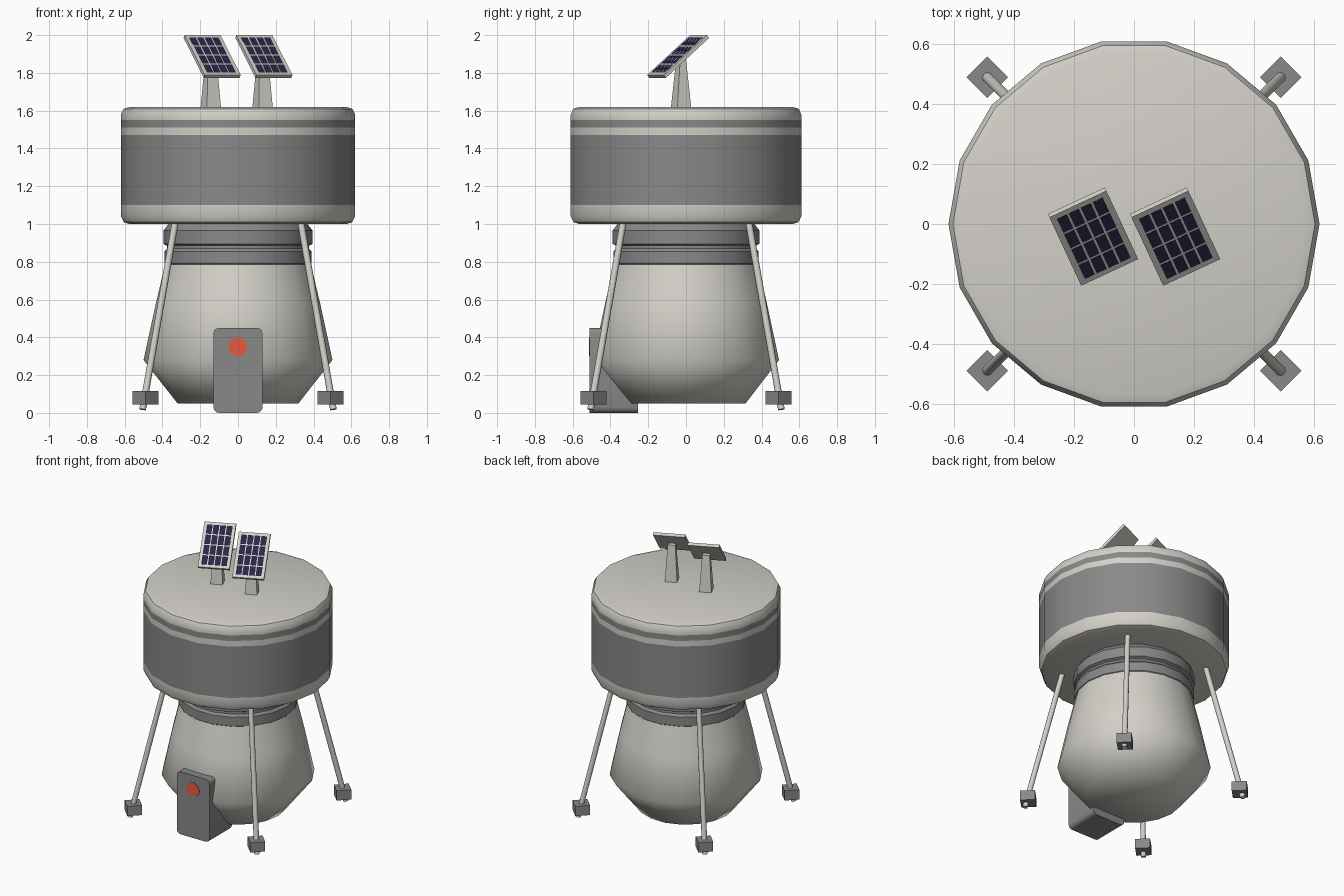
import bpy, bmesh
from math import cos, sin, pi, radians
from mathutils import Matrix, Vector

if "Cube" in bpy.data.objects:
    bpy.data.objects.remove(bpy.data.objects["Cube"])


def material(name, r, g, b):
    m = bpy.data.materials.new(name)
    m.diffuse_color = (r, g, b, 1)
    m.use_nodes = True
    m.node_tree.nodes["Principled BSDF"].inputs["Base Color"].default_value = m.diffuse_color
    return m


LIGHT = material("light_grey", 0.65, 0.63, 0.58)
DARK = material("dark_grey", 0.25, 0.25, 0.25)
RED = material("red", 0.8, 0.1, 0.06)
NAVY = material("navy", 0.02, 0.02, 0.06)


def finish(bm, name, mats, angle=None, matrix=None):
    bmesh.ops.recalc_face_normals(bm, faces=bm.faces[:])
    me = bpy.data.meshes.new(name)
    bm.to_mesh(me)
    bm.free()
    for m in mats:
        me.materials.append(m)
    ob = bpy.data.objects.new(name, me)
    bpy.context.collection.objects.link(ob)
    if matrix:
        ob.matrix_world = matrix
    if angle:
        bpy.ops.object.select_all(action='DESELECT')
        ob.select_set(True)
        bpy.context.view_layer.objects.active = ob
        bpy.ops.object.shade_smooth_by_angle(angle=radians(angle))
    return ob


def lathe(name, profile, mats, angle, dark=(), sides=18):
    """Turn (radius, z) points around z; segments listed in dark use slot 1."""
    bm = bmesh.new()
    rings = [[bm.verts.new((r * cos(2 * pi * i / sides), r * sin(2 * pi * i / sides), z))
              for i in range(sides)] for r, z in profile]
    for s in range(len(rings) - 1):
        a, b = rings[s], rings[s + 1]
        for i in range(sides):
            j = (i + 1) % sides
            f = bm.faces.new((a[i], a[j], b[j], b[i]))
            f.material_index = 1 if s in dark else 0
    bm.faces.new(rings[0])
    bm.faces.new(rings[-1])
    return finish(bm, name, mats, angle)


def add_box(bm, centre, size):
    m = Matrix.Translation(centre) @ Matrix.Diagonal((*size, 1))
    return bmesh.ops.create_cube(bm, size=1, matrix=m)["verts"]


# upper drum with two dark bands
lathe("drum", [(0.575, 1.0), (0.605, 1.01), (0.62, 1.04), (0.62, 1.10), (0.62, 1.47),
               (0.62, 1.51), (0.62, 1.55), (0.62, 1.58), (0.605, 1.61), (0.575, 1.62)],
      [LIGHT, DARK], 35, dark=(3, 5))

# lower bell-shaped body
lathe("lower_body", [(0.32, 0.05), (0.50, 0.28), (0.435, 0.58), (0.385, 0.79)], [LIGHT], 55)

# ribbed neck
lathe("neck", [(0.38, 0.78), (0.39, 0.79), (0.39, 0.855), (0.375, 0.87), (0.375, 0.885),
               (0.395, 0.895), (0.395, 0.965), (0.36, 1.01)], [DARK], 25)

# slanted legs with block feet
for fx, fy, label in ((1, -1, "front_right"), (-1, -1, "front_left"),
                      (1, 1, "back_right"), (-1, 1, "back_left")):
    top, end = Vector((0.332 * fx, 0.332 * fy, 1.01)), Vector((0.505 * fx, 0.505 * fy, 0.018))
    d = top - end
    bm = bmesh.new()
    bmesh.ops.create_cone(bm, cap_ends=True, segments=10, radius1=0.018, radius2=0.018,
                          depth=d.length)
    finish(bm, label + "_leg", [LIGHT], 40,
           Matrix.Translation((top + end) / 2) @ d.to_track_quat('Z', 'Y').to_matrix().to_4x4())
    bm = bmesh.new()
    add_box(bm, (0, 0, 0), (0.098, 0.098, 0.07))
    finish(bm, label + "_foot", [DARK], None,
           Matrix.Translation((0.49 * fx, 0.49 * fy, 0.08)) @ Matrix.Rotation(pi / 4, 4, 'Z'))

# front hatch box with rounded corners
bm = bmesh.new()
add_box(bm, (0, -0.3825, 0.225), (0.26, 0.255, 0.45))
edges = [e for e in bm.edges if abs(e.verts[0].co.y - e.verts[1].co.y) > 0.1]
bmesh.ops.bevel(bm, geom=edges, offset=0.03, segments=3, profile=0.5, affect='EDGES')
finish(bm, "front_hatch", [DARK], 35)

# red light on the hatch
bm = bmesh.new()
bmesh.ops.create_cone(bm, cap_ends=True, segments=20, radius1=0.05, radius2=0.05, depth=0.01,
                      matrix=Matrix.Translation((0, -0.509, 0.35)) @ Matrix.Rotation(pi / 2, 4, 'X'))
finish(bm, "red_light", [RED], 35)

# solar panels on tapered posts
for px, label in ((-0.137, "left"), (0.137, "right")):
    turn = Matrix.Rotation(radians(25), 4, 'Z')
    bm = bmesh.new()
    for v in add_box(bm, (0, 0, 1.74), (0.083, 0.083, 0.27)):
        if v.co.z > 1.74:
            v.co.x *= 0.6
            v.co.y *= 0.4
    finish(bm, label + "_post", [LIGHT], None,
           Matrix.Translation((px - 0.007, -0.026, 0)) @ turn)
    place = Matrix.Translation((px, -0.042, 1.887)) @ turn @ Matrix.Rotation(radians(40), 4, 'X')
    bm = bmesh.new()
    add_box(bm, (0, 0, 0), (0.21, 0.328, 0.02))
    finish(bm, label + "_panel_frame", [LIGHT], None, place)
    bm = bmesh.new()
    for i in range(4):
        for j in range(4):
            add_box(bm, ((i - 1.5) * 0.044, (j - 1.5) * 0.074, 0.0095), (0.037, 0.066, 0.003))
    finish(bm, label + "_solar_cells", [NAVY], None, place)
